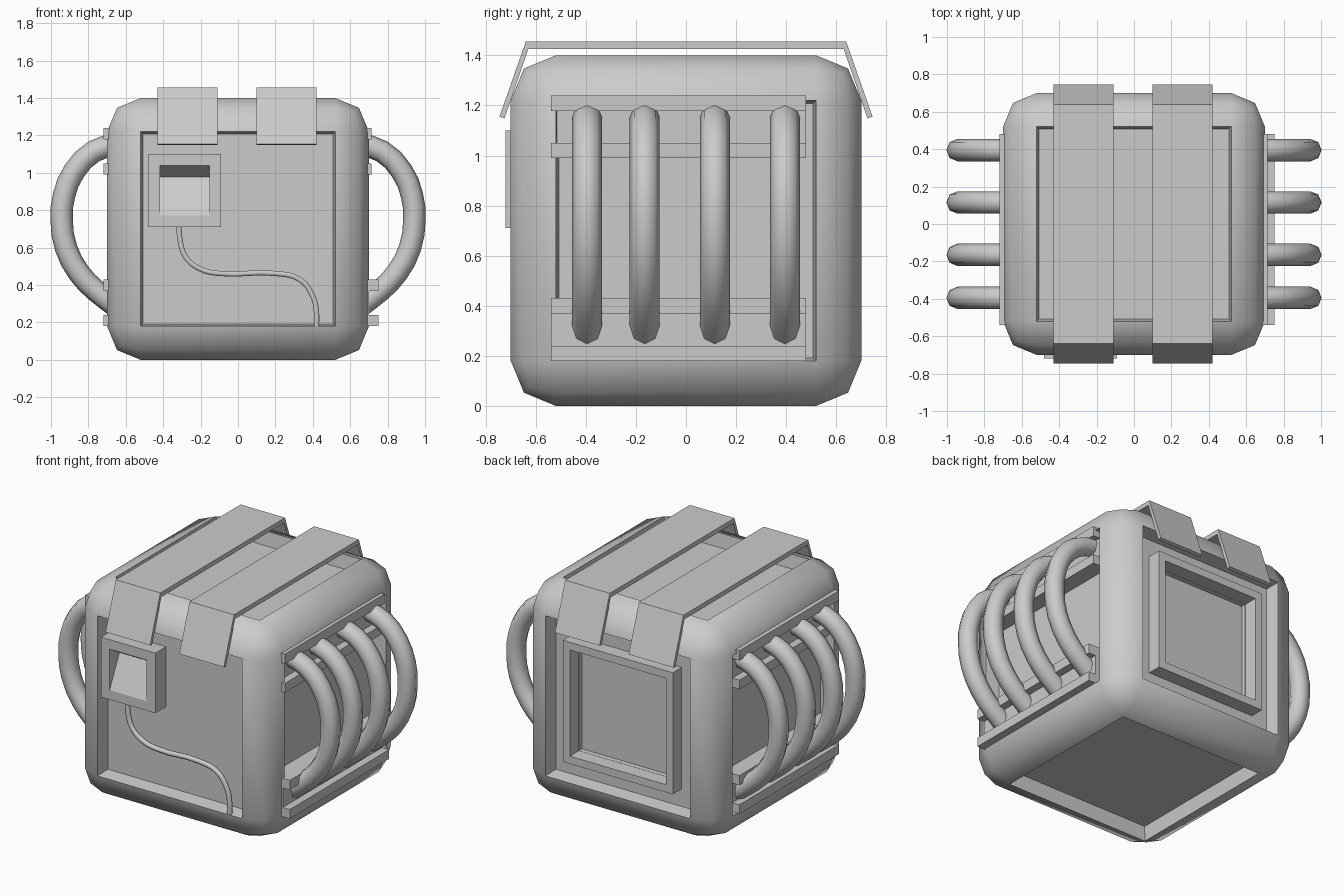
import bpy, bmesh, math
from mathutils import Vector, Matrix

if "Cube" in bpy.data.objects:
    bpy.data.objects.remove(bpy.data.objects["Cube"])


def finish(bm, name, smooth=False):
    bmesh.ops.recalc_face_normals(bm, faces=bm.faces)
    me = bpy.data.meshes.new(name)
    bm.to_mesh(me)
    bm.free()
    ob = bpy.data.objects.new(name, me)
    bpy.context.collection.objects.link(ob)
    if smooth:
        bpy.ops.object.select_all(action='DESELECT')
        ob.select_set(True)
        bpy.context.view_layer.objects.active = ob
        bpy.ops.object.shade_smooth_by_angle(angle=math.radians(50))
    return ob


def prism(name, pts, vec):
    """Extrude a closed 3D outline along a vector."""
    bm = bmesh.new()
    f = bm.faces.new([bm.verts.new(p) for p in pts])
    ext = bmesh.ops.extrude_face_region(bm, geom=[f], use_keep_orig=True)['geom']
    bmesh.ops.translate(bm, vec=vec, verts=[v for v in ext if isinstance(v, bmesh.types.BMVert)])
    return finish(bm, name)


def box_mesh(lo, hi):
    bm = bmesh.new()
    lo, hi = Vector(lo), Vector(hi)
    bmesh.ops.create_cube(bm, size=1, matrix=Matrix.Translation((lo + hi) / 2)
                          @ Matrix.Diagonal((*(hi - lo), 1)))
    bm.normal_update()
    return bm


def facing(bm, direction):
    return max(bm.faces, key=lambda f: f.normal.dot(Vector(direction)) * f.calc_area())


def inset(bm, faces, thickness, depth=0):
    bmesh.ops.inset_individual(bm, faces=faces, thickness=thickness, depth=depth,
                               use_even_offset=True)
    bm.normal_update()


def tube(name, pts, radius, res, bevel_res):
    cu = bpy.data.curves.new(name, 'CURVE')
    cu.dimensions = '3D'
    cu.bevel_depth = radius
    cu.bevel_resolution = bevel_res
    cu.resolution_u = res
    cu.use_fill_caps = True
    sp = cu.splines.new('BEZIER')
    sp.bezier_points.add(len(pts) - 1)
    for b, p in zip(sp.bezier_points, pts):
        b.co = p
        b.handle_left_type = b.handle_right_type = 'AUTO'
    ob = bpy.data.objects.new(name, cu)
    bpy.context.collection.objects.link(ob)
    return ob


# Rounded cube with a sunken panel on every side
bm = box_mesh((-.7, -.7, 0), (.7, .7, 1.4))
bmesh.ops.bevel(bm, geom=bm.edges[:], offset=.18, segments=2, profile=.5, affect='EDGES')
bm.normal_update()
inset(bm, [f for f in bm.faces if f.calc_area() > 1], .012, -.09)
back = facing(bm, (0, 1, 0))
inset(bm, [back], .165)
inset(bm, [back], .001, -.03)
finish(bm, "body", True)

# Square rim on the back panel
bm = box_mesh((-.395, .6, .305), (.395, .7, 1.095))
bm.faces.remove(facing(bm, (0, -1, 0)))
f = facing(bm, (0, 1, 0))
inset(bm, [f], .05)
inset(bm, [f], .001, -.09)
bm.faces.remove(f)
finish(bm, "back_rim")

# Front box with a wedge-shaped pocket
bm = box_mesh((-.48, -.72, .71), (-.09, -.6, 1.1))
f = facing(bm, (0, -1, 0))
inset(bm, [f], .062)
inset(bm, [f], .0001, 0)
for v in f.verts:
    if v.co.z > .9:
        v.co.y += .1
        v.co.z -= .06
bmesh.ops.remove_doubles(bm, verts=bm.verts, dist=.001)
finish(bm, "front_switch_box")

# Cable from the box to the lower corner
path = [(-.315, .73), (-.312, .66), (-.28, .55), (-.2, .485), (-.1, .462), (.2, .462),
        (.33, .43), (.4, .34), (.42, .25), (.42, .18)]
tube("front_cable", [(x, -.685, z) for x, z in path], .016, 4, 1)

# Bent straps over the top
outer = [(-.745, 1.155), (-.64, 1.455), (.64, 1.455), (.745, 1.155)]
inner = [(.725, 1.148), (.63, 1.425), (-.63, 1.425), (-.725, 1.148)]
for i, x in enumerate((-.43, .1)):
    prism(f"top_strap_{i + 1}", [(x, y, z) for y, z in outer + inner], (.32, 0, 0))

# Side channels and hoop pipes
hoop = [(.65, 1.155), (.77, 1.115), (.875, 1.01), (.93, .88), (.943, .75), (.92, .6),
        (.85, .465), (.76, .37), (.65, .285)]
for side, s, top_x, low_x in (("right", 1, .715, .75), ("left", -1, .72, .72)):
    for part, xo, z in (("upper", top_x, .99), ("lower", low_x, .18)):
        prof = [(.6, z), (xo, z), (xo, z + .06), (xo - .05, z + .06),
                (xo - .05, z + .187), (xo, z + .187), (xo, z + .25), (.6, z + .25)]
        prism(f"{side}_{part}_channel", [(s * a, -.54, b) for a, b in prof], (0, 1.02, 0))
    for i, y in enumerate((-.395, -.165, .115, .395)):
        tube(f"{side}_pipe_{i + 1}", [(s * a, y, b) for a, b in hoop], .06, 2, 2)
